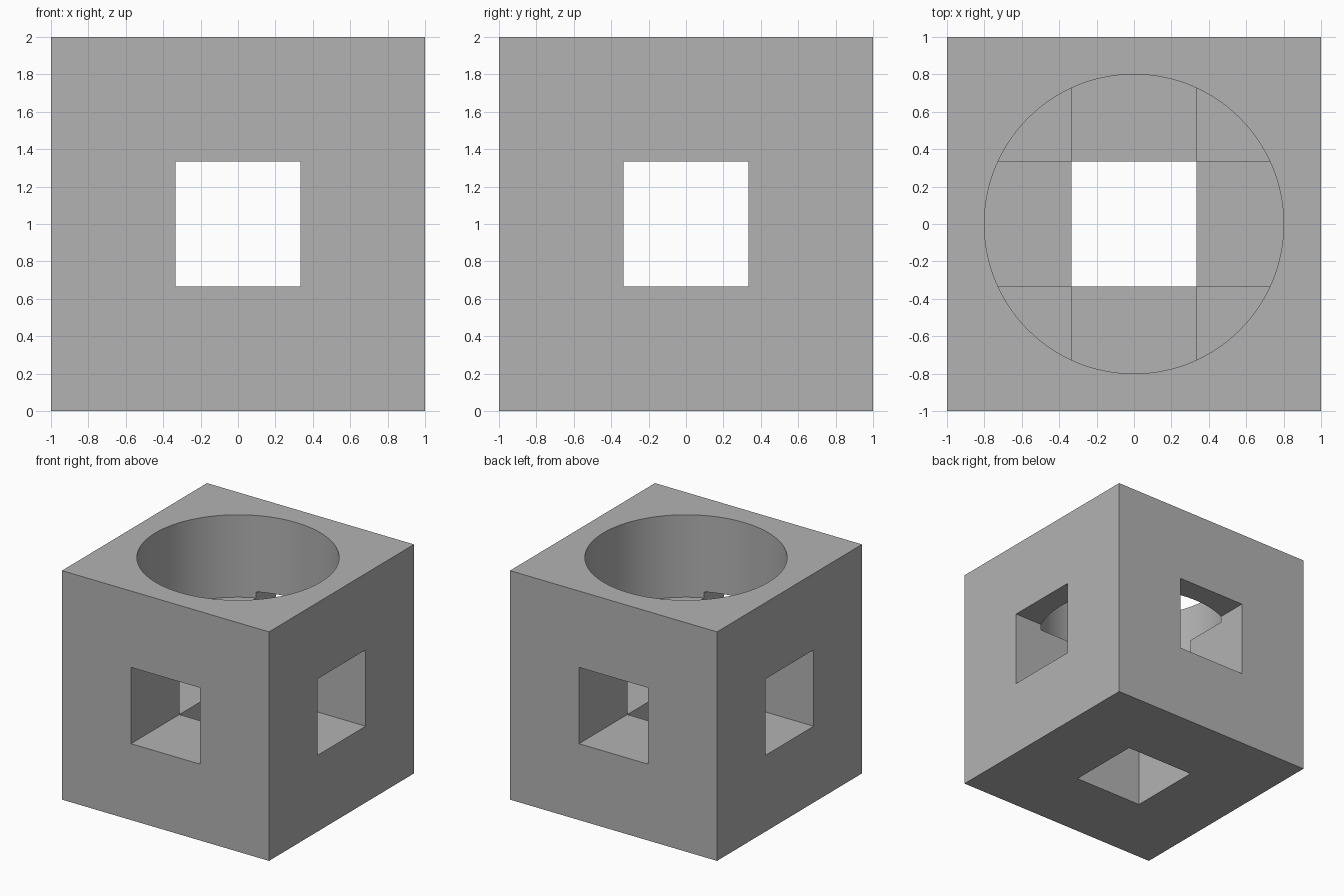
import bpy
import math

default = bpy.data.objects.get("Cube")
if default:
    bpy.data.objects.remove(default, do_unlink=True)

SIZE = 2.0
HOLE = SIZE / 3        # width of the square tunnels
BORE_RADIUS = 0.8
BORE_FLOOR = 1.28      # height of the round pocket's floor
MID = SIZE / 2

grey = bpy.data.materials.new("plain grey")
grey.use_nodes = True
colour = (0.45, 0.45, 0.45, 1)
grey.diffuse_color = colour
grey.node_tree.nodes["Principled BSDF"].inputs["Base Color"].default_value = colour


def box(name, dims):
    bpy.ops.mesh.primitive_cube_add(size=1, location=(0, 0, MID))
    ob = bpy.context.object
    ob.name = name
    ob.scale = dims
    bpy.ops.object.transform_apply(location=True, rotation=False, scale=True)
    ob.data.materials.append(grey)
    return ob


def cut(body, cutter):
    cutter.hide_render = True
    mod = body.modifiers.new("cut", "BOOLEAN")
    mod.operation = "DIFFERENCE"
    mod.solver = "EXACT"
    mod.object = cutter
    bpy.ops.object.select_all(action="DESELECT")
    bpy.context.view_layer.objects.active = body
    body.select_set(True)
    bpy.ops.object.modifier_apply(modifier=mod.name)
    bpy.data.objects.remove(cutter, do_unlink=True)


# Solid block
block = box("hollow_block", (SIZE, SIZE, SIZE))

# Square tunnel right through along each axis
for axis in range(3):
    dims = [HOLE] * 3
    dims[axis] = SIZE * 1.5
    cut(block, box("tunnel_cutter", dims))

# Round pocket sunk into the top
depth = SIZE + 0.5 - BORE_FLOOR
bpy.ops.mesh.primitive_cylinder_add(vertices=128, radius=BORE_RADIUS, depth=depth,
                                    location=(0, 0, BORE_FLOOR + depth / 2))
bore = bpy.context.object
bore.name = "bore_cutter"
bore.data.materials.append(grey)
cut(block, bore)

# Smooth bore wall, sharp edges elsewhere
bpy.ops.object.shade_smooth_by_angle(angle=math.radians(30))
